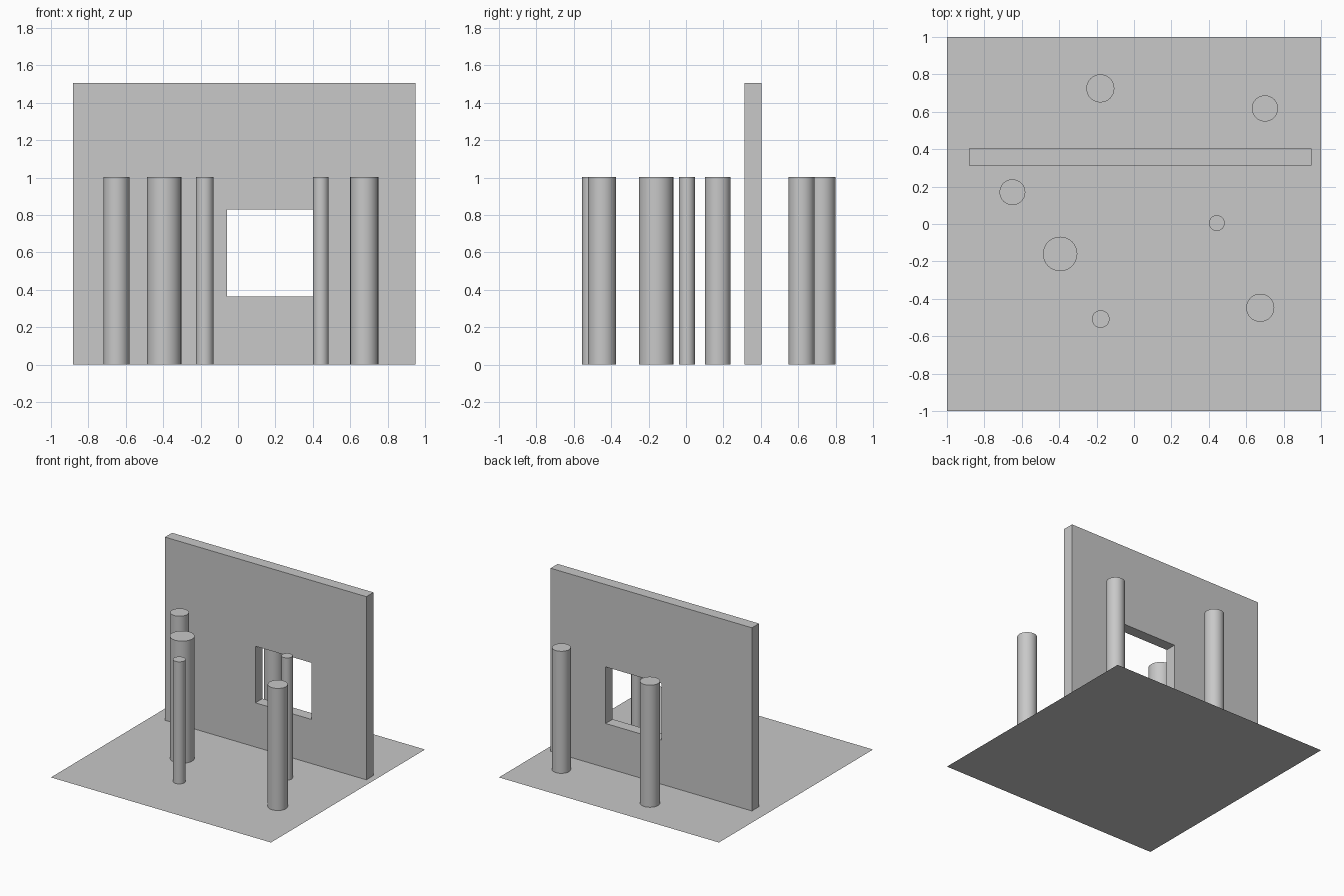
import bpy
import bmesh

cube = bpy.data.objects.get("Cube")
if cube:
    bpy.data.objects.remove(cube, do_unlink=True)

grey = bpy.data.materials.new("light_grey")
grey.use_nodes = True
colour = (0.58, 0.58, 0.58, 1)
grey.diffuse_color = colour
grey.node_tree.nodes["Principled BSDF"].inputs["Base Color"].default_value = colour


def finish(name, bm):
    mesh = bpy.data.meshes.new(name)
    bm.to_mesh(mesh)
    bm.free()
    mesh.materials.append(grey)
    obj = bpy.data.objects.new(name, mesh)
    bpy.context.collection.objects.link(obj)
    return obj


# Thin floor sheet
bm = bmesh.new()
bmesh.ops.create_grid(bm, x_segments=1, y_segments=1, size=1)
finish("floor", bm)

# Wall: a grid of panels with the window panel left out, then extruded back
wall_front, wall_depth = 0.312, 0.092
xs = (-0.882, -0.06, 0.448, 0.948)
zs = (0, 0.363, 0.828, 1.505)
bm = bmesh.new()
grid = [[bm.verts.new((x, wall_front, z)) for z in zs] for x in xs]
for i in range(3):
    for k in range(3):
        if (i, k) != (1, 1):
            bm.faces.new((grid[i][k], grid[i + 1][k],
                          grid[i + 1][k + 1], grid[i][k + 1]))
# Keep the front panels while extruding so that the wall is closed
result = bmesh.ops.extrude_face_region(bm, geom=bm.faces[:], use_keep_orig=True)
moved = [g for g in result["geom"] if isinstance(g, bmesh.types.BMVert)]
bmesh.ops.translate(bm, verts=moved, vec=(0, wall_depth, 0))
bmesh.ops.recalc_face_normals(bm, faces=bm.faces[:])
finish("wall_with_window", bm)

# Round pillars: x, y, radius
pillars = (
    (-0.18, 0.725, 0.075),
    (0.70, 0.618, 0.07),
    (-0.65, 0.17, 0.069),
    (0.443, 0.005, 0.042),
    (-0.395, -0.16, 0.092),
    (0.675, -0.448, 0.075),
    (-0.178, -0.508, 0.047),
)
height = 1.003
for number, (x, y, radius) in enumerate(pillars, 1):
    bm = bmesh.new()
    bmesh.ops.create_cone(bm, cap_ends=True, segments=32,
                          radius1=radius, radius2=radius, depth=height)
    pillar = finish(f"pillar_{number}", bm)
    pillar.location = (x, y, height / 2)
    bpy.ops.object.select_all(action="DESELECT")
    pillar.select_set(True)
    bpy.context.view_layer.objects.active = pillar
    bpy.ops.object.shade_smooth_by_angle()
